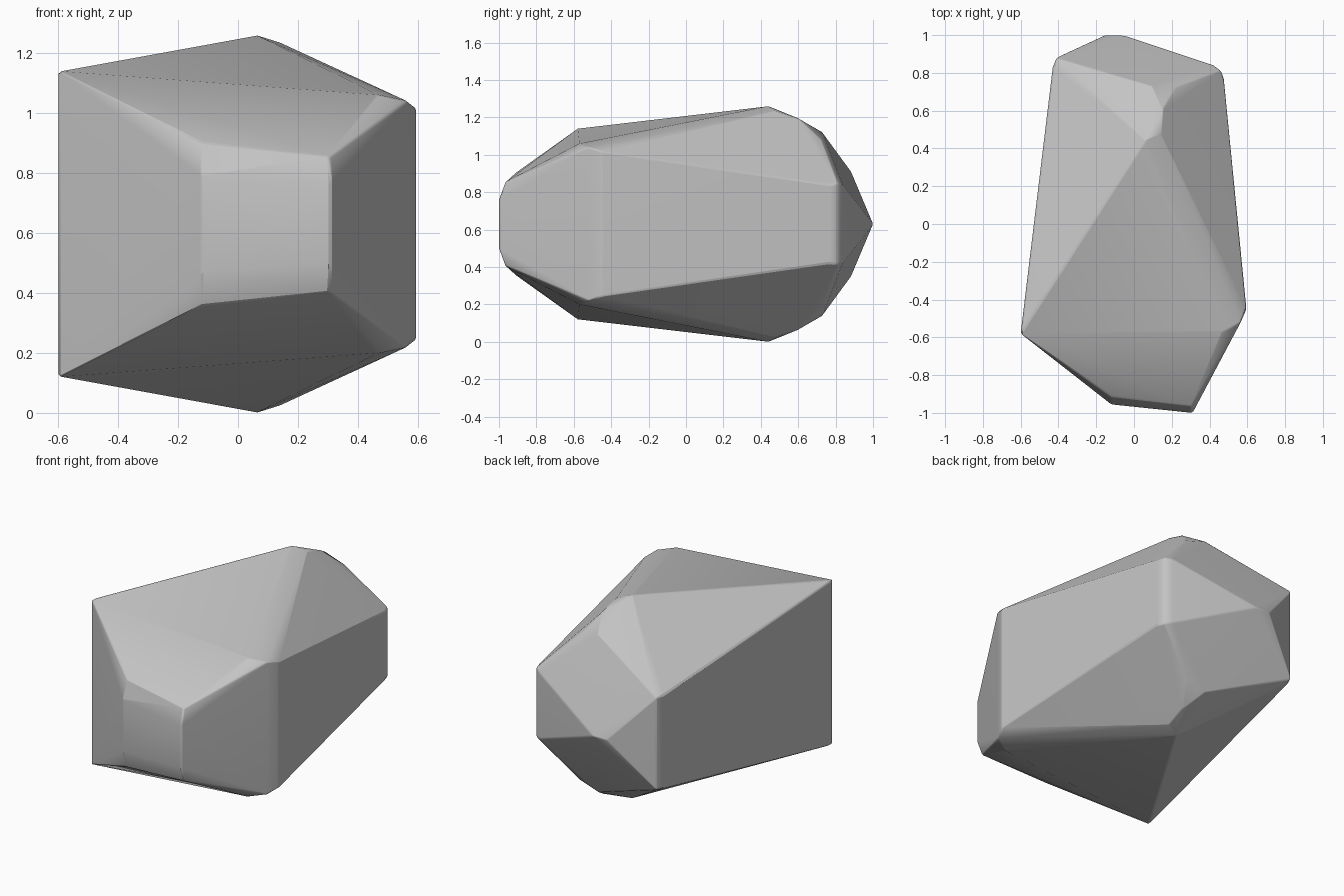
import bpy, bmesh, math

cube = bpy.data.objects.get("Cube")
if cube:
    bpy.data.objects.remove(cube, do_unlink=True)

MID = 0.63  # the stone is mirrored above and below this height

# Corners of the upper half: x, y, height above the middle
corners = [
    # sharp right front edge
    (-0.60, -0.58, 0.51),
    # front panel with its rounded upper rim
    (-0.12, -0.955, 0.16), (-0.12, -0.915, 0.27),
    (0.31, -1.00, 0.13), (0.305, -0.965, 0.225),
    # rounded left front shoulder
    (0.47, -0.57, 0.43), (0.565, -0.52, 0.41), (0.595, -0.45, 0.385),
    # peak and the slope behind it
    (0.06, 0.44, 0.63), (0.14, 0.48, 0.605), (0.15, 0.60, 0.565),
    (0.09, 0.73, 0.49), (0.22, 0.72, 0.455),
    # left rear edge
    (0.475, 0.77, 0.21), (0.46, 0.81, 0.215), (0.42, 0.84, 0.205),
    # right rear edge
    (-0.43, 0.83, 0.29), (-0.41, 0.88, 0.285),
    # rear tip
    (-0.15, 1.00, 0.0), (-0.06, 1.00, 0.0),
]

# Wrap the mirrored corners in a convex shell
bm = bmesh.new()
for x, y, h in corners:
    for side in ((1, -1) if h else (1,)):
        bm.verts.new((x, y, MID + side * h))
hull = bmesh.ops.convex_hull(bm, input=bm.verts)
loose = {v for v in hull["geom_interior"] + hull["geom_unused"]
         if isinstance(v, bmesh.types.BMVert)}
bmesh.ops.delete(bm, geom=list(loose), context="VERTS")
bmesh.ops.dissolve_limit(bm, angle_limit=math.radians(1.5),
                         verts=bm.verts, edges=bm.edges)
bmesh.ops.recalc_face_normals(bm, faces=bm.faces)

mesh = bpy.data.meshes.new("rock")
bm.to_mesh(mesh)
bm.free()
rock = bpy.data.objects.new("rock", mesh)
bpy.context.collection.objects.link(rock)

# Plain grey stone
stone = bpy.data.materials.new("grey stone")
stone.use_nodes = True
color = (0.55, 0.55, 0.55, 1)
stone.diffuse_color = color
stone.node_tree.nodes["Principled BSDF"].inputs["Base Color"].default_value = color
mesh.materials.append(stone)

# Narrow rounding on the edges, with broad faces kept flat
bevel = rock.modifiers.new("soft edges", "BEVEL")
bevel.width = 0.008
bevel.segments = 1
bevel.limit_method = "ANGLE"
bevel.angle_limit = math.radians(25)

bpy.ops.object.select_all(action="DESELECT")
rock.select_set(True)
bpy.context.view_layer.objects.active = rock
bpy.ops.object.shade_smooth_by_angle(angle=math.radians(35))
weighted = rock.modifiers.new("flat faces", "WEIGHTED_NORMAL")
weighted.keep_sharp = True
